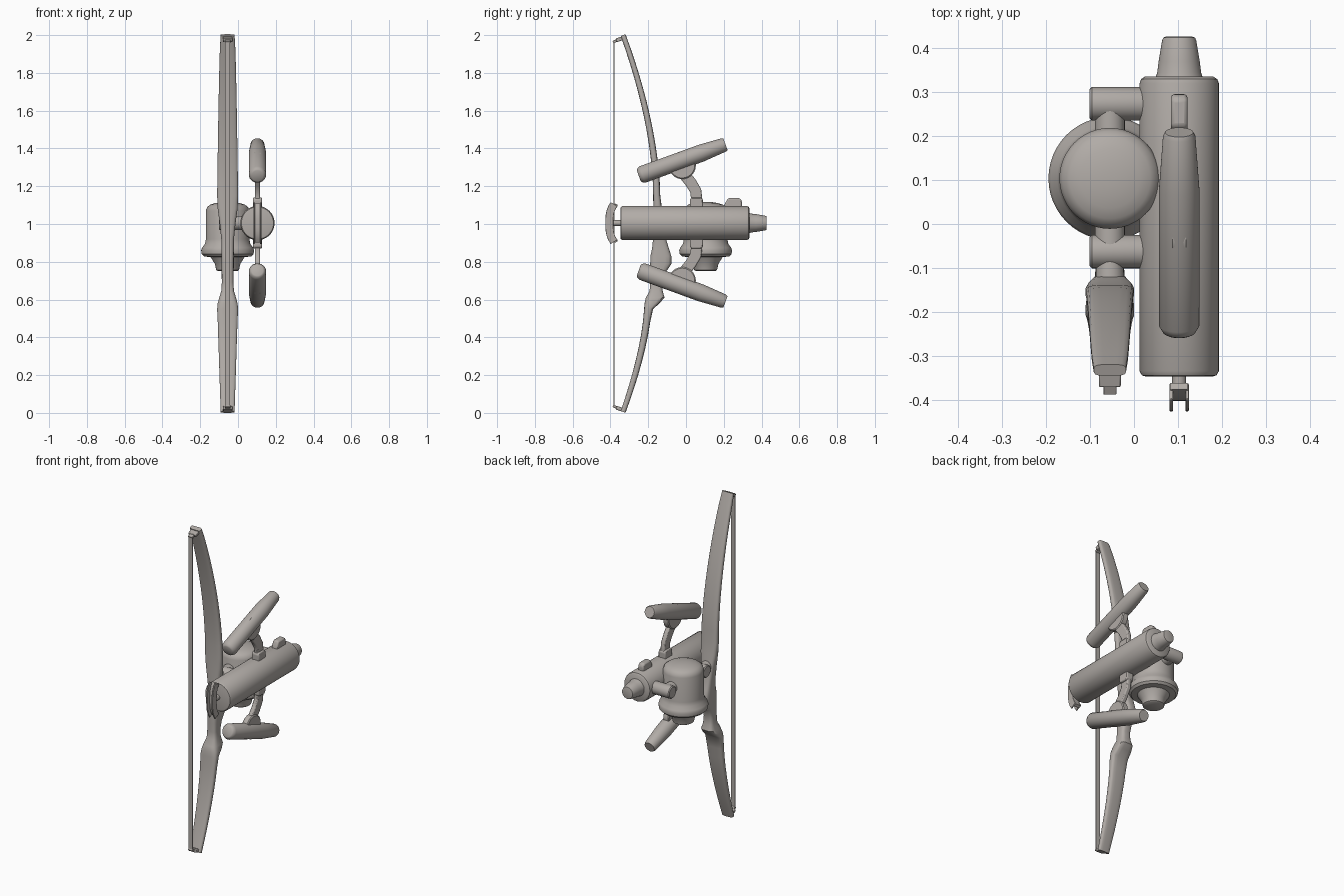
import bpy, bmesh, math
from mathutils import Vector, Matrix

if "Cube" in bpy.data.objects:
    bpy.data.objects.remove(bpy.data.objects["Cube"])

mat = bpy.data.materials.new("warm grey")
mat.diffuse_color = (0.44, 0.41, 0.385, 1)
mat.use_nodes = True
mat.node_tree.nodes["Principled BSDF"].inputs["Base Color"].default_value = mat.diffuse_color

BX, CX, CZ = -0.055, 0.103, 1.005   # bow plane, barrel axis


def finish(name, bm, angle=35, bevel=0):
    bmesh.ops.recalc_face_normals(bm, faces=bm.faces)
    me = bpy.data.meshes.new(name)
    bm.to_mesh(me)
    bm.free()
    ob = bpy.data.objects.new(name, me)
    bpy.context.collection.objects.link(ob)
    me.materials.append(mat)
    if bevel:
        m = ob.modifiers.new("bevel", 'BEVEL')
        m.width, m.segments = bevel, 2
    bpy.ops.object.select_all(action='DESELECT')
    ob.select_set(True)
    bpy.context.view_layer.objects.active = ob
    bpy.ops.object.shade_smooth_by_angle(angle=math.radians(angle))
    return ob


def loft(name, rings, angle=35):
    """Skin a list of equal-length point rings and cap both ends."""
    bm = bmesh.new()
    vs = [[bm.verts.new(p) for p in r] for r in rings]
    n = len(vs[0])
    for a, b in zip(vs, vs[1:]):
        for i in range(n):
            bm.faces.new((a[i], a[(i + 1) % n], b[(i + 1) % n], b[i]))
    bm.faces.new(vs[0][::-1])
    bm.faces.new(vs[-1])
    return finish(name, bm, angle)


def turned(name, origin, axis, profile, n=40):
    """Solid of revolution; profile is (distance along axis, radius)."""
    q = Vector((0, 0, 1)).rotation_difference(Vector(axis))
    rings = []
    for d, r in profile:
        rings.append([Vector(origin) + q @ Vector((r * math.cos(t), r * math.sin(t), d))
                      for t in (2 * math.pi * i / n for i in range(n))])
    return loft(name, rings)


def slab(name, pts, x0, x1, bevel=0.004):
    """Side-view (y, z) outline extruded along x."""
    bm = bmesh.new()
    f = bm.faces.new([bm.verts.new((x0, y, z)) for y, z in pts])
    g = bmesh.ops.extrude_face_region(bm, geom=[f])
    bmesh.ops.translate(bm, vec=(x1 - x0, 0, 0),
                        verts=[v for v in g['geom'] if isinstance(v, bmesh.types.BMVert)])
    return finish(name, bm, 35, bevel)


def strip(path, width):
    """Outline of a constant-width band around a (y, z) path."""
    left, right = [], []
    for i, p in enumerate(path):
        a, b = Vector(path[max(i - 1, 0)]), Vector(path[min(i + 1, len(path) - 1)])
        d = (b - a).normalized()
        s = Vector((-d.y, d.x)) * width / 2
        left.append(Vector(p) + s)
        right.append(Vector(p) - s)
    return [tuple(v) for v in left + right[::-1]]


# Bow: stations of z, centre y, half depth, half width
stations = []
for k in range(13):
    t = k / 12
    stations.append((2.0 - 0.85 * t, -0.155 - 0.178 * (1 - t) ** 1.75,
                     0.013 + 0.006 * t, 0.037 + 0.019 * t ** 0.6))
stations += [(1.08, -.15, .023, .053), (1.0, -.145, .03, .042), (.92, -.14, .035, .034),
             (.87, -.135, .045, .034), (.83, -.133, .056, .034), (.79, -.133, .057, .034),
             (.74, -.15, .04, .032), (.69, -.158, .032, .031), (.645, -.158, .035, .034),
             (.61, -.163, .05, .045), (.58, -.18, .04, .053), (.55, -.198, .024, .056)]
for k in range(1, 9):
    t = k / 8
    stations.append((.55 - .545 * t, -.203 - .13 * t ** 1.5, .02 - .007 * t, .055 - .018 * t))
rings = []
for i, (z, y, d, w) in enumerate(stations):
    a, b = stations[max(i - 1, 0)], stations[min(i + 1, len(stations) - 1)]
    slope = (b[1] - a[1]) / (b[0] - a[0])
    if 0.6 < z < 1.1 or 0.5 < z <= 0.6:
        slope = 0
    ring = []
    for j in range(16):
        c, s = math.cos(math.tau * (j + .5) / 16), math.sin(math.tau * (j + .5) / 16)
        u = math.copysign(abs(c) ** .55, c) * w
        v = math.copysign(abs(s) ** .55, s) * d
        ring.append((BX + u, y + v, z - v * slope))
    rings.append(ring)
loft("bow", rings, 40)

# Bow string and its tip nocks
slab("bow_string", [(-.385, .03), (-.379, .03), (-.379, 1.97), (-.385, 1.97)],
     BX - .013, BX + .013, 0)
for name, f in (("upper", lambda z: z), ("lower", lambda z: 2.0 - z)):
    slab(name + "_string_nock", strip([(-.33, f(1.985)), (-.37, f(1.972))], .02),
         BX - .025, BX + .025)
    slab(name + "_string_loop", strip([(-.36, f(1.976)), (-.386, f(1.962))], .014),
         BX - .015, BX + .015, .002)

# Main barrel, tapered nose, rear rod
turned("barrel", (CX, 0, CZ), (0, 1, 0),
       [(-.347, .078), (-.345, .085), (-.335, .0905), (.32, .0905), (.33, .087), (.336, .078)], 48)
turned("barrel_nose", (CX, 0, CZ), (0, 1, 0),
       [(.33, .055), (.345, .05), (.37, .047), (.418, .039), (.425, .036), (.427, .03)])
turned("rear_rod", (CX, 0, CZ), (0, 1, 0), [(-.4, .016), (-.34, .016)], 24)

# Rear butt bracket: curved channel with two side walls
arc = [(-.414 + .025 * abs(s) ** 3, CZ + .1 * s) for s in [k / 5 - 1 for k in range(11)]]
for name, x in (("left", -.022), ("right", .014)):
    slab(name + "_butt_wall", strip([(y + .008, z) for y, z in arc], .042), CX + x, CX + x + .008, .002)
slab("butt_web", strip([(y + .02, z) for y, z in arc], .018), CX - .02, CX + .02, .002)

# Sight block on top of the barrel
slab("sight_block", [(.205, 1.08), (.205, 1.105), (.222, 1.137), (.285, 1.137), (.296, 1.122),
                     (.296, 1.08)], CX - .019, CX + .019, .008)

# Angled side tubes with their brackets, mirrored above and below the barrel
for name, sgn in (("upper", 1), ("lower", -1)):
    def up(z):
        return CZ + sgn * z
    a, b = Vector((CX, -.25, up(.25))), Vector((CX, .209, up(.417)))
    L = (b - a).length
    turned(name + "_tube", a, (b - a).normalized(),
           [(0, .03), (.004, .037), (.02, .046), (L * .72, .046), (L - .01, .037), (L, .032)])
    turned(name + "_tube_pivot", (CX - .02, -.02, up(.305)), (1, 0, 0),
           [(0, .066), (.005, .072), (.035, .072), (.04, .066)])
    slab(name + "_tube_arm", strip([(-.015, up(.265)), (.025, up(.215)), (.052, up(.17)),
                                    (.056, up(.13)), (.054, up(.07))], .06),
         CX - .014, CX + .014, .006)
    slab(name + "_arm_clamp", [(.02, up(.07)), (.02, up(.125)), (.03, up(.135)), (.08, up(.135)),
                               (.09, up(.125)), (.09, up(.07))], CX - .024, CX + .024, .006)

# Canister: flared base, straight wall and domed lid
turned("canister", (BX, .104, 0), (0, 0, 1),
       [(.75, .05), (.756, .06), (.79, .068), (.825, .09), (.828, .125), (.84, .137), (.86, .14),
        (.875, .135), (.895, .12), (.92, .115), (1.07, .115), (1.09, .108), (1.102, .092),
        (1.11, .068), (1.115, .04), (1.117, .015)], 48)

# Cross connectors between canister and barrel, with short stems
for name, y, y2 in (("front", -.063, 0), ("back", .274, .2)):
    turned(name + "_connector", (BX - .046, y, CZ), (1, 0, 0),
           [(0, .033), (.005, .038), (.118, .038), (.13, .034)], 32)
    lo, hi = min(y, y2), max(y, y2)
    turned(name + "_connector_stem", (BX, lo, CZ), (0, 1, 0), [(0, .034), (hi - lo, .034)], 32)
turned("bow_mount", (BX, -.14, CZ), (0, 1, 0), [(0, .034), (.06, .03)], 24)
